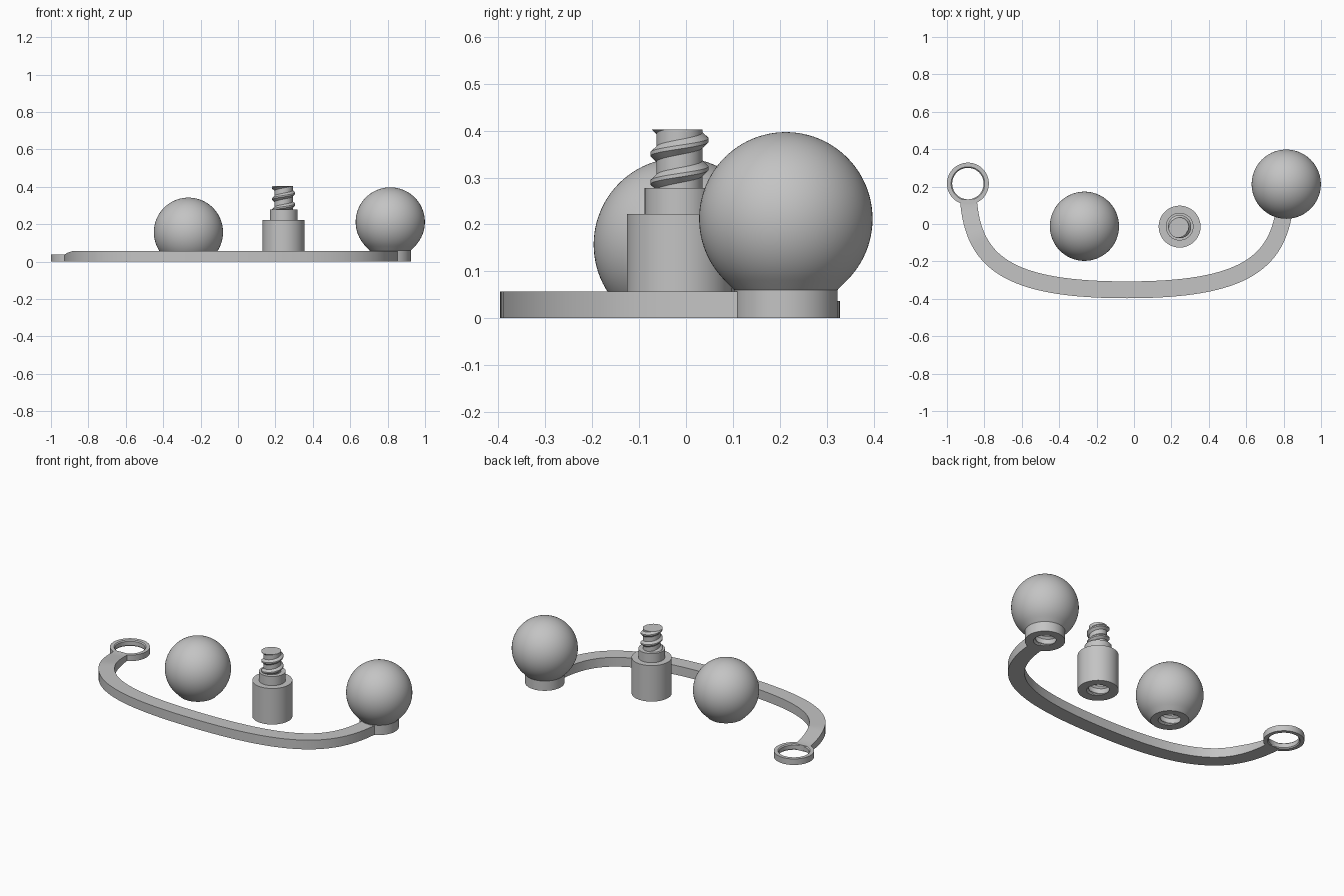
import bpy, bmesh, math
from mathutils import Vector

cube = bpy.data.objects.get("Cube")
if cube:
    bpy.data.objects.remove(cube, do_unlink=True)

grey = bpy.data.materials.new("plain grey")
grey.use_nodes = True
grey.diffuse_color = (0.55, 0.55, 0.55, 1)
grey.node_tree.nodes["Principled BSDF"].inputs["Base Color"].default_value = (0.55, 0.55, 0.55, 1)


def finish(name, bm, location=(0, 0, 0)):
    """Turn a bmesh into a shaded grey object."""
    bmesh.ops.remove_doubles(bm, verts=bm.verts, dist=1e-5)
    bmesh.ops.recalc_face_normals(bm, faces=bm.faces)
    mesh = bpy.data.meshes.new(name)
    bm.to_mesh(mesh)
    bm.free()
    mesh.materials.append(grey)
    obj = bpy.data.objects.new(name, mesh)
    obj.location = location
    bpy.context.collection.objects.link(obj)
    bpy.ops.object.select_all(action='DESELECT')
    obj.select_set(True)
    bpy.context.view_layer.objects.active = obj
    bpy.ops.object.shade_smooth_by_angle(angle=math.radians(30))
    return obj


def lathe(name, profile, location, closed=False, steps=72):
    """Revolve a (radius, height) profile around z."""
    bm = bmesh.new()
    verts = [bm.verts.new((r, 0, z)) for r, z in profile]
    edges = [bm.edges.new(pair) for pair in zip(verts, verts[1:])]
    if closed:
        edges.append(bm.edges.new((verts[-1], verts[0])))
    bmesh.ops.spin(bm, geom=verts + edges, cent=(0, 0, 0), axis=(0, 0, 1),
                   angle=math.tau, steps=steps)
    return finish(name, bm, location)


def thread(name, location, root, crest, start, stop, low, high, pitch=0.06, steps=48):
    """Right-handed helical ridge, trimmed flat at heights low and high."""
    bm = bmesh.new()
    section = [(root, -0.017), (crest, -0.004), (crest, 0.004), (root, 0.017)]
    previous = None
    for i in range(int((stop - start) / pitch * steps) + 1):
        a = math.tau * i / steps - math.pi / 2
        z = start + pitch * i / steps
        ring = [bm.verts.new((r * math.cos(a), r * math.sin(a), z + dz)) for r, dz in section]
        if previous:
            for k in range(4):
                n = (k + 1) % 4
                bm.faces.new((previous[k], previous[n], ring[n], ring[k]))
        previous = ring
    for height, direction in ((low, -1), (high, 1)):
        bmesh.ops.bisect_plane(bm, geom=bm.verts[:] + bm.edges[:] + bm.faces[:],
                               plane_co=(0, 0, height), plane_no=(0, 0, direction),
                               clear_outer=True)
    bmesh.ops.holes_fill(bm, edges=[e for e in bm.edges if e.is_boundary], sides=0)
    return finish(name, bm, location)


BALL, HOLE, DEPTH = 0.185, 0.063, 0.135


def ball(name, location, centre_z, base):
    """Ball with a 45 degree conical foot and a socket underneath."""
    arc = [math.radians(-45 + 135 * i / 36) for i in range(37)]
    dome = [(BALL * math.cos(a), centre_z + BALL * math.sin(a)) for a in arc[:-1]]
    lathe(name, [(0, DEPTH), (HOLE, DEPTH), (HOLE, 0)] + base + dome
          + [(0, centre_z + BALL)], location)
    thread(name + "_inner_thread", location, HOLE + 0.002, 0.051, -0.05, DEPTH + 0.03, 0, DEPTH)


# Fixed ball on its collar, and the loose ball
fixed = (0.814, 0.213, 0)
loose = (-0.265, -0.012, 0)
ball("fixed_ball", fixed, 0.212, [(0.11, 0), (0.11, 0.06)])
ball("loose_ball", loose, 0.157, [(0.105, 0)])

# Threaded stud with a stepped body and a socket in the bottom
stud = (0.244, -0.014, 0)
lathe("stud_body", [(0, DEPTH), (HOLE, DEPTH), (HOLE, 0), (0.112, 0), (0.112, 0.222),
                    (0.074, 0.222), (0.074, 0.278), (0.049, 0.278), (0.049, 0.403),
                    (0, 0.403)], stud)
thread("stud_inner_thread", stud, HOLE + 0.002, 0.052, -0.05, DEPTH + 0.03, 0, DEPTH)
thread("stud_thread", stud, 0.048, 0.062, 0.23, 0.44, 0.26, 0.403)

# End ring with a small chamfer on the bore
lathe("end_ring", [(0.084, 0.006), (0.09, 0), (0.112, 0), (0.112, 0.037), (0.09, 0.037),
                   (0.084, 0.031)], (-0.888, 0.216, 0), closed=True)

# Curved arm: two mirrored bezier quarters swept with a rectangular section
MID_X, WIDTH = -0.038, 0.09
control = [Vector(p) for p in ((-0.85, 0.215), (-0.85, -0.185), (-0.68, -0.352), (0, -0.352))]


def bezier(t):
    s = 1 - t
    a, b, c, d = control
    point = a * s**3 + b * 3 * s * s * t + c * 3 * s * t * t + d * t**3
    slope = (b - a) * s * s + (c - b) * 2 * s * t + (d - c) * t * t
    return point, slope.normalized()


half = [bezier(0.072 + 0.928 * i / 32) for i in range(33)]
mirrored = [(Vector((-p.x, p.y)), Vector((d.x, -d.y))) for p, d in reversed(half[:-1])]
bm = bmesh.new()
previous = None
for point, direction in half + mirrored:
    side = Vector((-direction.y, direction.x)) * WIDTH / 2
    top = 0.057
    if point.x < 0:  # slope down to the ring
        top -= 0.02 * min(1, max(0, (point.y + 0.07) / 0.17))
    corners = [(point + side, 0), (point + side, top), (point - side, top), (point - side, 0)]
    ring = [bm.verts.new((p.x + MID_X, p.y, z)) for p, z in corners]
    if previous:
        for k in range(4):
            n = (k + 1) % 4
            bm.faces.new((previous[k], previous[n], ring[n], ring[k]))
    else:
        bm.faces.new(ring)
    previous = ring
bm.faces.new(previous)
finish("curved_arm", bm)
